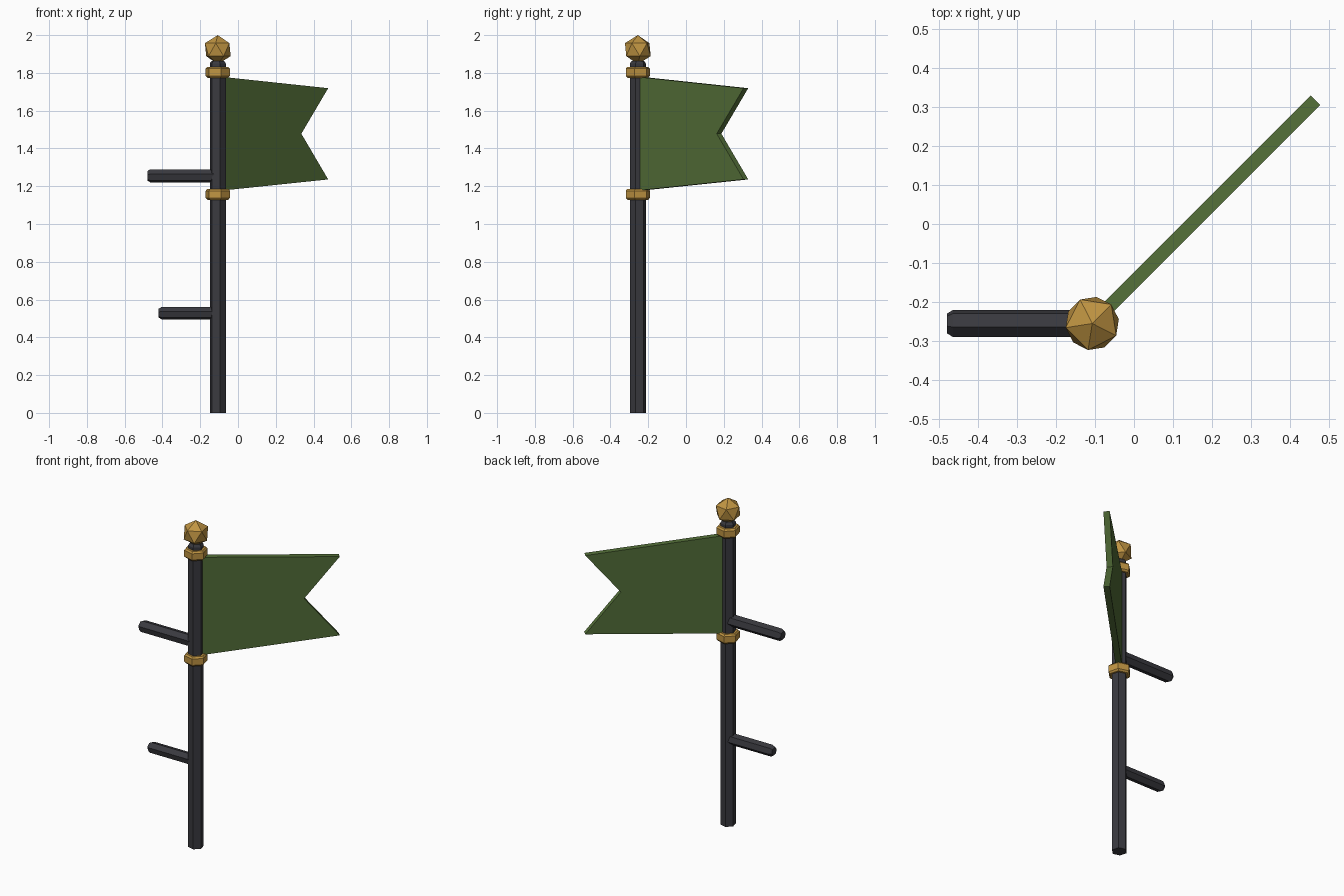
import bpy, bmesh, math
from mathutils import Matrix, Vector

if "Cube" in bpy.data.objects:
    bpy.data.objects.remove(bpy.data.objects["Cube"])

PX, PY = -0.107, -0.255          # pole axis
TURN = math.radians(45)          # whole banner is turned 45 degrees


def material(name, color):
    m = bpy.data.materials.new(name)
    m.diffuse_color = (*color, 1)
    m.use_nodes = True
    m.node_tree.nodes["Principled BSDF"].inputs["Base Color"].default_value = m.diffuse_color
    return m


IRON = material("dark_iron", (0.042, 0.042, 0.050))
BRASS = material("brass", (0.53, 0.30, 0.055))
CLOTH = material("green_cloth", (0.088, 0.16, 0.04))


def finish(name, bm, mat):
    bmesh.ops.recalc_face_normals(bm, faces=bm.faces)
    me = bpy.data.meshes.new(name)
    bm.to_mesh(me)
    bm.free()
    me.materials.append(mat)
    ob = bpy.data.objects.new(name, me)
    bpy.context.collection.objects.link(ob)
    return ob


def hex_bar(name, rings, matrix, phase, mat):
    """Six-sided bar lofted along local z through (height, radius) rings."""
    bm = bmesh.new()
    loops = []
    for z, r in rings:
        loops.append([bm.verts.new(matrix @ Vector((
            r * math.cos(phase + k * math.pi / 3),
            r * math.sin(phase + k * math.pi / 3), z))) for k in range(6)])
    for a, b in zip(loops, loops[1:]):
        for k in range(6):
            j = (k + 1) % 6
            bm.faces.new((a[k], a[j], b[j], b[k]))
    bm.faces.new(loops[0])
    bm.faces.new(loops[-1])
    return finish(name, bm, mat)


AXIS = Matrix.Translation((PX, PY, 0))

# Pole with chamfered top
hex_bar("pole", [(0, 0.044), (1.85, 0.044), (1.864, 0.034)], AXIS, TURN, IRON)

# Brass collars above and below the flag
for name, z in (("upper_collar", 1.803), ("lower_collar", 1.157)):
    hex_bar(name, [(z - 0.029, 0.057), (z - 0.019, 0.066),
                   (z + 0.019, 0.066), (z + 0.029, 0.057)], AXIS, TURN, BRASS)

# Side pegs pointing to -x
for name, z, tip, r in (("upper_peg", 1.255, -0.48, 0.036),
                        ("lower_peg", 0.528, -0.42, 0.034)):
    length = PX - tip
    m = Matrix.Translation((PX, PY, z)) @ Matrix.Rotation(-math.pi / 2, 4, 'Y')
    hex_bar(name, [(0, r), (length - 0.016, r), (length, r * 0.72)],
            m, math.radians(45), IRON)

# Faceted ball finial
bm = bmesh.new()
bmesh.ops.create_icosphere(
    bm, subdivisions=1, radius=0.077,
    matrix=Matrix.Translation((PX, PY, 1.923)) @ Matrix.Rotation(TURN, 4, 'Z'))
finish("finial", bm, BRASS)

# Swallow-tailed flag, extruded from its outline
outline = [(0.0, 1.176), (0.809, 1.236), (0.608, 1.478), (0.809, 1.719), (0.0, 1.78)]
T = 0.0175
bm = bmesh.new()
m = AXIS @ Matrix.Rotation(TURN, 4, 'Z')
face = bm.faces.new([bm.verts.new(m @ Vector((u, -T, z))) for u, z in outline])
ext = bmesh.ops.extrude_face_region(bm, geom=[face], use_keep_orig=True)
bmesh.ops.translate(bm, vec=m.to_3x3() @ Vector((0, 2 * T, 0)),
                    verts=[v for v in ext["geom"] if isinstance(v, bmesh.types.BMVert)])
finish("flag", bm, CLOTH)
